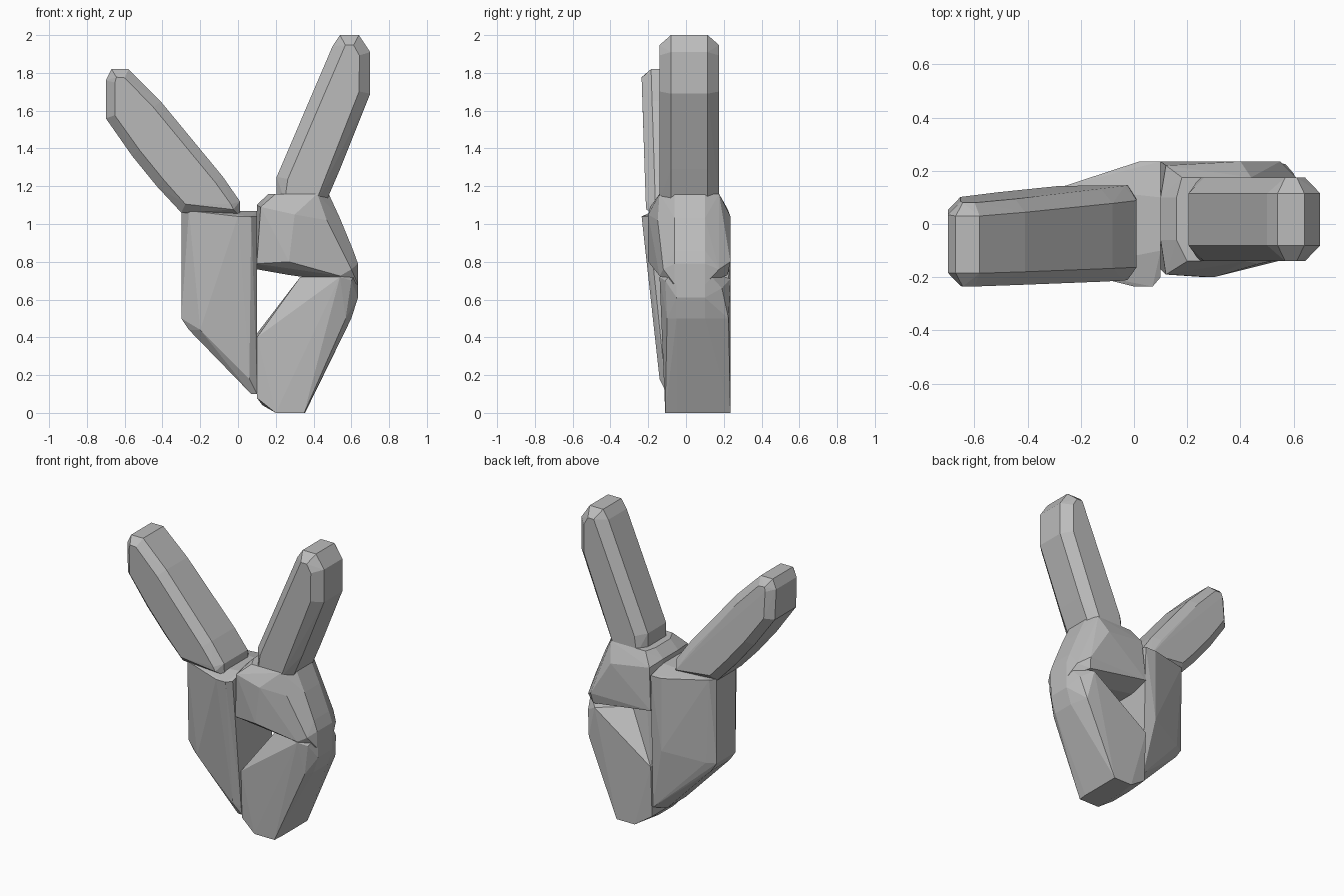
import bpy
import bmesh
from mathutils import Vector

# Remove the default cube only
default_cube = bpy.data.objects.get("Cube")
if default_cube:
    bpy.data.objects.remove(default_cube, do_unlink=True)

# One plain grey for the whole hand
GREY = (0.5, 0.5, 0.5, 1.0)
grey = bpy.data.materials.new("plain_grey")
grey.use_nodes = True
grey.diffuse_color = GREY
grey.node_tree.nodes["Principled BSDF"].inputs["Base Color"].default_value = GREY


def convex_part(name, points):
    """Flat shaded convex solid wrapped around the given points."""
    bm = bmesh.new()
    for point in points:
        bm.verts.new(point)
    hull = bmesh.ops.convex_hull(bm, input=bm.verts[:])
    loose = {v for v in hull["geom_interior"] + hull["geom_unused"]
             if isinstance(v, bmesh.types.BMVert) and v.is_valid}
    bmesh.ops.delete(bm, geom=list(loose), context="VERTS")
    bmesh.ops.dissolve_limit(bm, angle_limit=0.02, verts=bm.verts[:], edges=bm.edges[:])
    bmesh.ops.recalc_face_normals(bm, faces=bm.faces[:])
    mesh = bpy.data.meshes.new(name)
    bm.to_mesh(mesh)
    bm.free()
    mesh.materials.append(grey)
    part = bpy.data.objects.new(name, mesh)
    bpy.context.collection.objects.link(part)
    return part


def block(name, rim, rim_depth, front, back):
    """Rim outline (x, z) at two depths, capped by front and back faces (x, z, y)."""
    points = [(x, y, z) for x, z in rim for y in rim_depth]
    points += [(x, y, z) for x, z, y in front + back]
    return convex_part(name, points)


def inset(outline, amount):
    """Shrink a clockwise convex outline by moving each corner inward."""
    result = []
    count = len(outline)
    for i, corner in enumerate(outline):
        here = Vector(corner)
        before = (here - Vector(outline[i - 1])).normalized()
        after = (Vector(outline[(i + 1) % count]) - here).normalized()
        inward = (Vector((before.y, -before.x)) + Vector((after.y, -after.x))).normalized()
        result.append(here + inward * amount)
    return result


def finger(name, outline, base_depth, tip_depth, chamfer):
    """Chamfered slab whose depth blends from the base height to the tip height."""
    low = min(z for x, z in outline)
    high = max(z for x, z in outline)
    points = []
    for (x, z), (ix, iz) in zip(outline, inset(outline, chamfer)):
        blend = (z - low) / (high - low)
        front, back = [b + (t - b) * blend for b, t in zip(base_depth, tip_depth)]
        points += [(ix, front, iz), (ix, back, iz)]
        points += [(x, front + chamfer, z), (x, back - chamfer, z)]
    return convex_part(name, points)


# Two raised fingers, their bases sunk into the hand
finger("left_finger",
       [(0.205, 1.08), (0.205, 1.25), (0.50, 1.94), (0.54, 2.0), (0.64, 2.0),
        (0.70, 1.91), (0.70, 1.69), (0.54, 1.29), (0.45, 1.08)],
       (-0.14, 0.175), (-0.14, 0.175), 0.06)
finger("right_finger",
       [(-0.30, 1.06), (-0.43, 1.2), (-0.56, 1.36), (-0.70, 1.56), (-0.70, 1.76),
        (-0.67, 1.82), (-0.58, 1.82), (-0.41, 1.65), (-0.08, 1.25),
        (0.01, 1.12), (0.01, 1.04)],
       (-0.21, 0.145), (-0.235, 0.08), 0.05)

# Palm side, deepest along its inner edge
block("palm",
      [(-0.30, 1.07), (0.10, 1.07), (0.10, 0.10), (0.07, 0.10),
       (-0.26, 0.44), (-0.30, 0.50)],
      (-0.10, 0.10),
      [(-0.26, 1.07, -0.17), (-0.20, 0.44, -0.15), (0.0, 1.04, -0.235),
       (0.07, 1.04, -0.235), (0.10, 1.04, -0.20), (0.06, 0.18, -0.14),
       (0.10, 0.16, -0.11)],
      [(-0.27, 1.07, 0.14), (-0.24, 0.50, 0.13), (0.02, 1.04, 0.235),
       (0.10, 1.04, 0.235), (0.02, 0.55, 0.235), (0.10, 0.14, 0.21)])

# Folded knuckle beneath the left finger
block("knuckle",
      [(0.10, 1.10), (0.16, 1.16), (0.48, 1.16), (0.54, 1.03), (0.61, 0.86),
       (0.635, 0.79), (0.635, 0.68), (0.54, 0.71), (0.27, 0.73), (0.10, 0.76)],
      (-0.06, 0.10),
      [(0.12, 1.09, -0.19), (0.20, 1.16, -0.14), (0.42, 1.16, -0.14),
       (0.10, 0.79, -0.17), (0.27, 0.80, -0.20), (0.30, 1.05, -0.20),
       (0.47, 1.02, -0.15), (0.54, 0.725, -0.14), (0.60, 0.76, -0.12)],
      [(0.12, 1.08, 0.22), (0.18, 1.16, 0.175), (0.44, 1.16, 0.175),
       (0.10, 0.80, 0.235), (0.40, 1.04, 0.235), (0.55, 0.80, 0.235),
       (0.54, 0.73, 0.22), (0.61, 0.76, 0.175)])

# Thumb folded across below the knuckle
block("thumb",
      [(0.10, 0.40), (0.33, 0.72), (0.635, 0.76), (0.635, 0.61), (0.60, 0.50),
       (0.355, 0.0), (0.20, 0.0), (0.13, 0.04), (0.10, 0.08)],
      (-0.05, 0.10),
      [(0.10, 0.40, -0.11), (0.54, 0.72, -0.14), (0.60, 0.70, -0.11),
       (0.57, 0.50, -0.10), (0.35, 0.0, -0.11), (0.20, 0.0, -0.11),
       (0.10, 0.08, -0.10)],
      [(0.10, 0.42, 0.235), (0.52, 0.71, 0.235), (0.60, 0.66, 0.19),
       (0.57, 0.50, 0.225), (0.355, 0.0, 0.235), (0.22, 0.0, 0.235),
       (0.10, 0.08, 0.22)])
